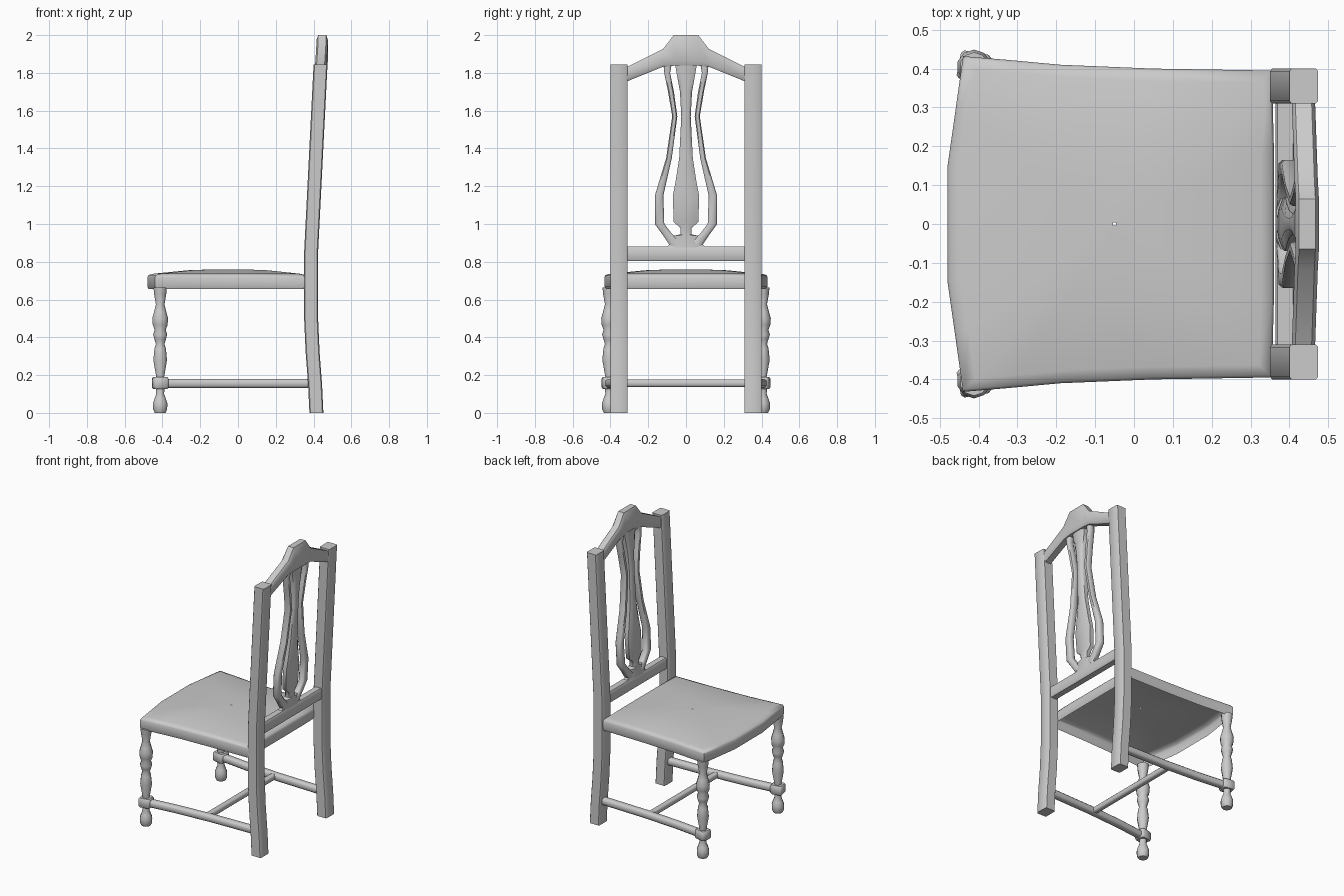
import bpy, bmesh, math
from mathutils import Vector as V


def loft(name, rings, caps=True, angle=50):
    """Skin a list of equal-sized closed rings."""
    bm = bmesh.new()
    loops = [[bm.verts.new(p) for p in r] for r in rings]
    n = len(loops[0])
    for a, b in zip(loops, loops[1:]):
        for i in range(n):
            j = (i + 1) % n
            bm.faces.new((a[i], a[j], b[j], b[i]))
    if caps:
        bm.faces.new(loops[0][::-1])
        bm.faces.new(loops[-1])
    bmesh.ops.recalc_face_normals(bm, faces=bm.faces)
    me = bpy.data.meshes.new(name)
    bm.to_mesh(me)
    bm.free()
    ob = bpy.data.objects.new(name, me)
    bpy.context.collection.objects.link(ob)
    bpy.ops.object.select_all(action='DESELECT')
    ob.select_set(True)
    bpy.context.view_layer.objects.active = ob
    bpy.ops.object.shade_smooth_by_angle(angle=math.radians(angle))
    return ob


def section(c, u, v, k=0.75):
    """Chamfered rectangle around c with half axes u and v."""
    c, u, v = V(c), V(u), V(v)
    pts = [(1, -k), (1, k), (k, 1), (-k, 1), (-1, k), (-1, -k), (-k, -1), (k, -1)]
    return [c + u * a + v * b for a, b in pts]


def back_x(z):
    """Centre line of the raked back above the seat."""
    return 0.387 + 0.05 * (z - 0.85)


# Seat: open shell with a skirt and a crowned top
half = [(-0.48, 0.0), (-0.48, 0.15), (-0.46, 0.29), (-0.44, 0.432), (-0.32, 0.422),
        (-0.19, 0.41), (0.05, 0.40), (0.355, 0.395), (0.36, 0.2), (0.36, 0.0)]
outline = half + [(x, -y) for x, y in half[-2:0:-1]]
mid = V((-0.05, 0))
levels = [(0.655, 0.985), (0.67, 1), (0.718, 1), (0.73, 0.985), (0.737, 0.92),
          (0.755, 0.5), (0.759, 0.25), (0.76, 0.01)]
seat = [[(mid.x + (x - mid.x) * s, y * s, z) for x, y in outline] for z, s in levels]
loft("seat", seat, caps=False)

# Turned front leg profile (height, radius)
turned = [(0, 0.03), (0.02, 0.039), (0.05, 0.04), (0.075, 0.032), (0.1, 0.022), (0.13, 0.024),
          (0.19, 0.022), (0.28, 0.038), (0.34, 0.032), (0.365, 0.024), (0.39, 0.032),
          (0.415, 0.039), (0.44, 0.031), (0.465, 0.041), (0.5, 0.044), (0.535, 0.034),
          (0.575, 0.024), (0.63, 0.034), (0.665, 0.037)]
# Back post centre line (height, x)
post = [(0, 0.415), (0.15, 0.408), (0.32, 0.395), (0.5, 0.387), (0.85, 0.387), (1.845, 0.437)]
# Splat side strip (height, inner y, outer y)
strip = [(0.885, 0.0, 0.085), (0.945, 0.072, 0.125), (1.0, 0.115, 0.165), (1.15, 0.12, 0.165),
         (1.35, 0.075, 0.105), (1.57, 0.046, 0.073), (1.7, 0.064, 0.095), (1.8, 0.084, 0.115),
         (1.85, 0.075, 0.12), (1.88, 0.06, 0.12)]

for s, side in ((1, "left"), (-1, "right")):
    leg = V((-0.412, 0.405 * s, 0))
    ring = [V((math.cos(a), math.sin(a), 0)) for a in [math.tau * (i + 0.5) / 10 for i in range(10)]]
    loft("front_leg_" + side, [[leg + p * r + V((0, 0, z)) for p in ring] for z, r in turned])

    # Square block on the leg, turned with the splay of the seat
    u, v = V((0.039, -0.007 * s, 0)), V((0.007 * s, 0.036, 0))
    loft("leg_block_" + side, [section(leg + V((0, 0, z)), u * k, v * k, 0.8)
                               for z, k in ((0.127, 0.85), (0.136, 1), (0.18, 1), (0.19, 0.85))])

    loft("back_post_" + side, [section((x, 0.355 * s, z), (0.037, 0, 0), (0, 0.045, 0), 0.85)
                               for z, x in post])

    # Gently bowed side stretcher
    path = [(-0.40, 0.405), (-0.2, 0.382), (0.05, 0.365), (0.4, 0.355)]
    loft("side_stretcher_" + side, [section((x, y * s, 0.156), (0, 0.024, 0), (0, 0, 0.023), 0.6)
                                    for x, y in path])

    loft("splat_strip_" + side,
         [section((back_x(z), s * (a + b) / 2, z), (0.022, 0, 0), (0, (b - a) / 2, 0), 0.6)
          for z, a, b in strip])

# Cross stretcher
loft("cross_stretcher", [section((0.02, y, 0.157), (0.019, 0, 0), (0, 0, 0.019), 0.6)
                         for y in (-0.37, 0.37)])

# Lower back rail
loft("lower_back_rail", [section((0.389, y, 0.842), (0.025, 0, 0), (0, 0, 0.038), 0.8)
                         for y in (-0.32, 0.32)])

# Crest rail with raised centre (y, bottom, top, x)
crest = [(0.32, 1.752, 1.828, 0.436), (0.12, 1.833, 1.928, 0.443), (0.065, 1.838, 2.0, 0.446)]
crest += [(-y, a, b, x) for y, a, b, x in crest[::-1]]
loft("crest_rail", [section((x, y, (a + b) / 2), (0.03, 0, 0), (0, 0, (b - a) / 2), 0.7)
                    for y, a, b, x in crest])

# Central baluster of the splat (height, half width)
vase = [(0.87, 0.105), (0.885, 0.095), (0.905, 0.075), (0.938, 0.065), (0.945, 0.03), (0.98, 0.03),
        (1.01, 0.065), (1.15, 0.07), (1.22, 0.056), (1.35, 0.036), (1.57, 0.025),
        (1.7, 0.032), (1.8, 0.05), (1.86, 0.06)]
loft("splat_baluster", [section((back_x(z), 0, z), (0.024, 0, 0), (0, w, 0), 0.55)
                        for z, w in vase])
